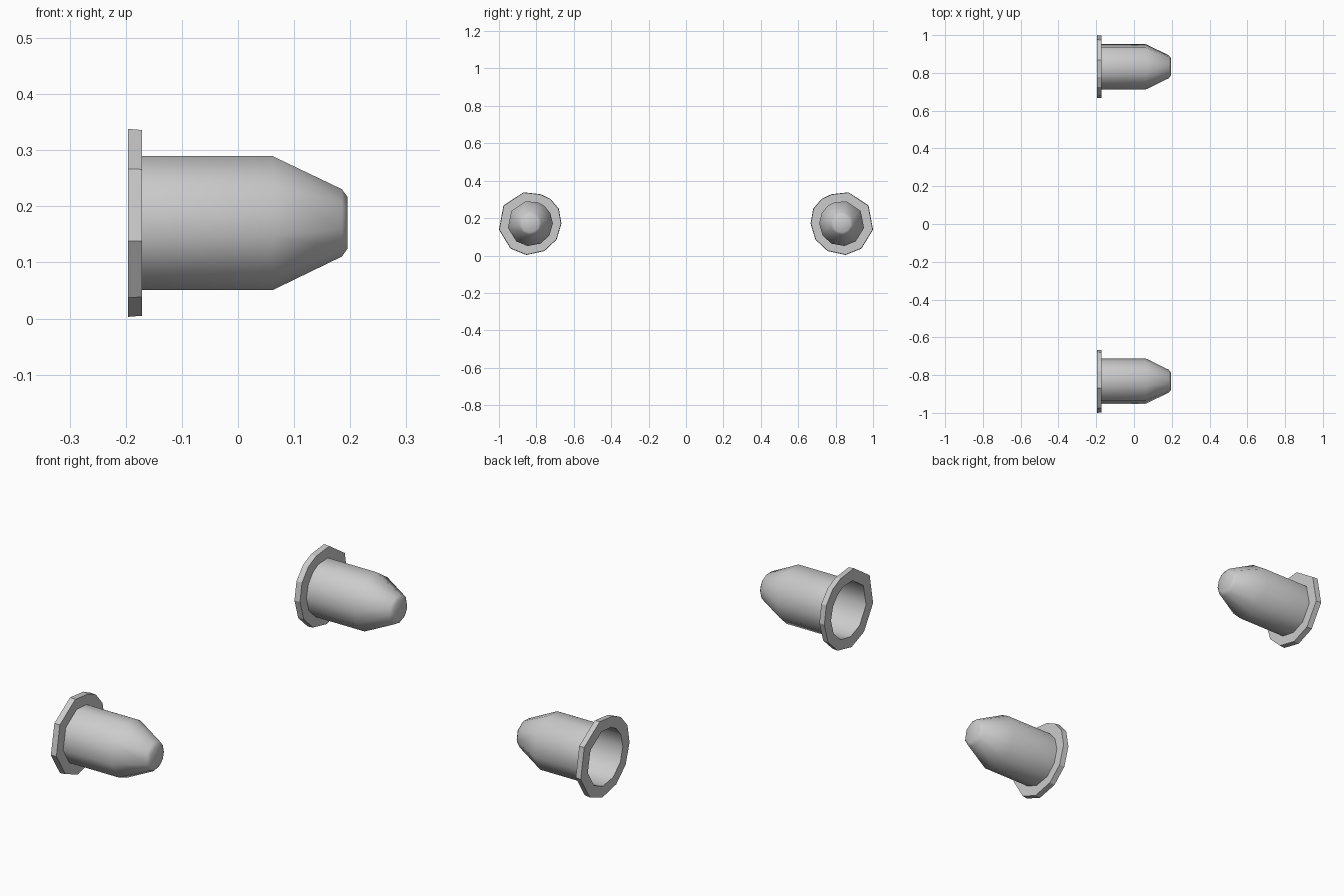
import bpy, bmesh, math
from mathutils import Vector

if "Cube" in bpy.data.objects:
    bpy.data.objects.remove(bpy.data.objects["Cube"])

CY, CZ = -0.833, 0.171

# Uneven low-poly outline of the flange as (y, z)
RIM = [(-0.869, 0.338), (-0.976, 0.267), (-1.0, 0.138), (-0.938, 0.037),
       (-0.853, 0.003), (-0.757, 0.024), (-0.692, 0.085), (-0.666, 0.171),
       (-0.680, 0.250), (-0.725, 0.303), (-0.778, 0.328)]
OFFSETS = [Vector((y - CY, z - CZ)) for y, z in RIM]


def ring(bm, x, radius=None, scale=1.0):
    """Ring of points: the flange outline, or a circle along its directions."""
    out = []
    for o in OFFSETS:
        d = o * scale if radius is None else o.normalized() * radius
        out.append(bm.verts.new((x, CY + d.x, CZ + d.y)))
    return out


def bridge(bm, a, b):
    n = len(a)
    for i in range(n):
        j = (i + 1) % n
        bm.faces.new((a[i], a[j], b[j], b[i]))


def finish(bm, name, smooth):
    bmesh.ops.recalc_face_normals(bm, faces=bm.faces)
    for f in bm.faces:
        f.smooth = smooth
    mesh = bpy.data.meshes.new(name)
    bm.to_mesh(mesh)
    bm.free()
    obj = bpy.data.objects.new(name, mesh)
    bpy.context.collection.objects.link(obj)
    # Matching part on the other side
    mod = obj.modifiers.new("mirror", 'MIRROR')
    mod.use_axis = (False, True, False)
    mod.use_mirror_merge = False
    return obj


# Flange: flat-faced ring with an open centre
bm = bmesh.new()
loops = [ring(bm, -0.171, 0.121), ring(bm, -0.171, scale=0.988),
         ring(bm, -0.196), ring(bm, -0.196, 0.121)]
for a, b in zip(loops, loops[1:]):
    bridge(bm, a, b)
finish(bm, "flange", False)

# Body: hollow thin-walled sleeve tapering to a blunt closed tip
bm = bmesh.new()
profile = [(-0.196, 0.121), (0.062, 0.121), (0.185, 0.061), (0.195, 0.047)]
loops = [ring(bm, x, r) for x, r in profile]
for a, b in zip(loops, loops[1:]):
    bridge(bm, a, b)
bm.faces.new(loops[-1])
bmesh.ops.recalc_face_normals(bm, faces=bm.faces)
finish(bm, "tapered_sleeve", True)
